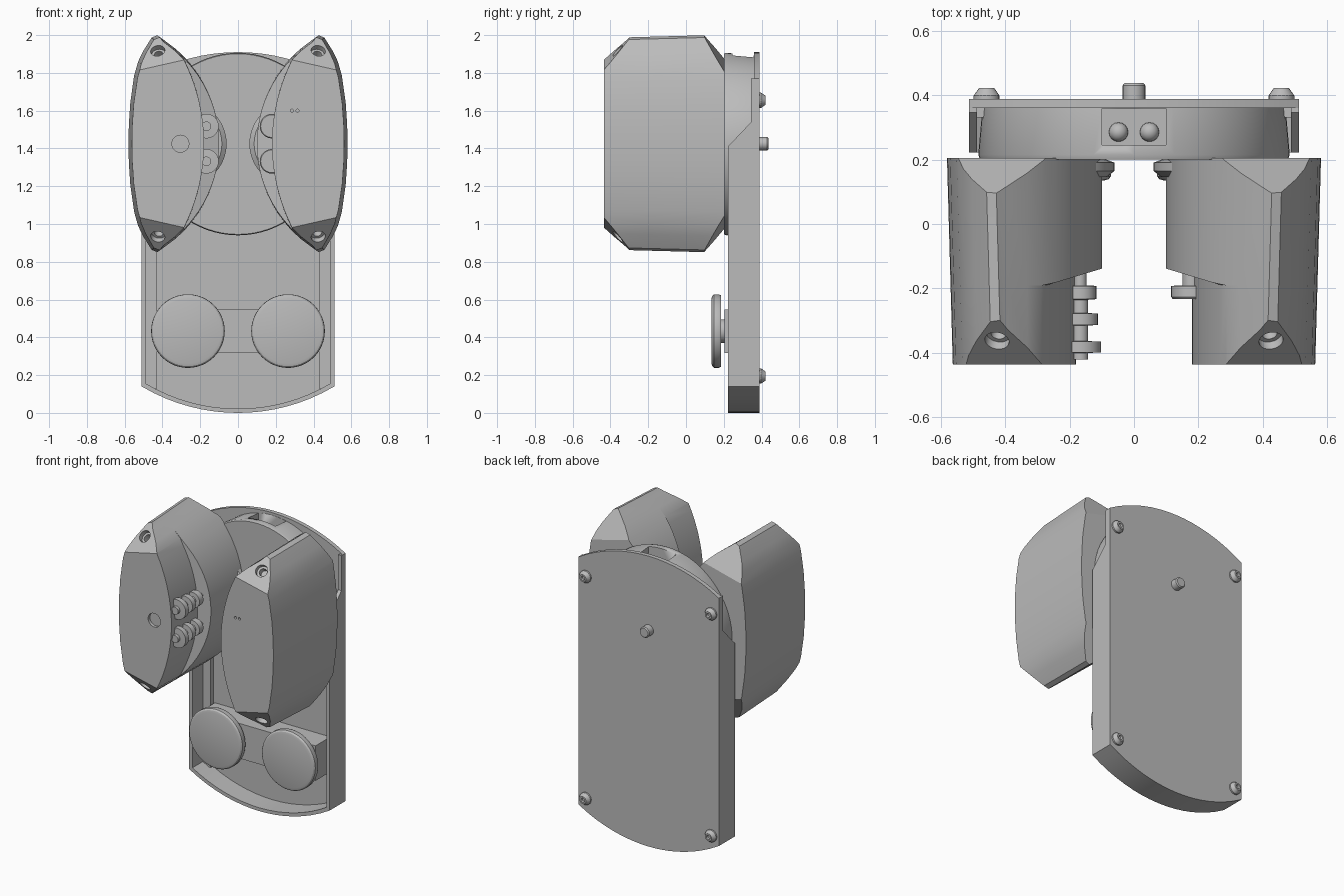
import bpy, bmesh, math
from mathutils import Vector

cube = bpy.data.objects.get("Cube")
if cube:
    bpy.data.objects.remove(cube, do_unlink=True)

grey = bpy.data.materials.new("plain_grey")
grey.use_nodes = True
grey.diffuse_color = (0.5, 0.5, 0.5, 1)
grey.node_tree.nodes["Principled BSDF"].inputs["Base Color"].default_value = (0.5, 0.5, 0.5, 1)

MID = 1.425  # height of the head centre


def finish(name, bm):
    bmesh.ops.recalc_face_normals(bm, faces=bm.faces[:])
    mesh = bpy.data.meshes.new(name)
    bm.to_mesh(mesh)
    bm.free()
    mesh.materials.append(grey)
    ob = bpy.data.objects.new(name, mesh)
    bpy.context.collection.objects.link(ob)
    bpy.ops.object.select_all(action='DESELECT')
    ob.select_set(True)
    bpy.context.view_layer.objects.active = ob
    bpy.ops.object.shade_smooth_by_angle(angle=math.radians(28))
    return ob


def loft(bm, rings):
    """Bridge closed rings of points and cap both ends."""
    loops = [[bm.verts.new(p) for p in ring] for ring in rings]
    n = len(loops[0])
    for a, b in zip(loops, loops[1:]):
        for i in range(n):
            j = (i + 1) % n
            bm.faces.new((a[i], a[j], b[j], b[i]))
    bm.faces.new(loops[0])
    bm.faces.new(loops[-1])


def prism(name, pts, axis, a, b):
    """Extrude an (x, z) outline along y, or a (y, z) outline along x."""
    bm = bmesh.new()
    loft(bm, [[(u, d, v) if axis == 'y' else (d, u, v) for u, v in pts] for d in (a, b)])
    return finish(name, bm)


def box(name, x0, x1, y0, y1, z0, z1):
    return prism(name, [(x0, z0), (x1, z0), (x1, z1), (x0, z1)], 'y', y0, y1)


def lathe(name, x, z, profile, n=40):
    """Turn a profile of (radius, y) about an axis along y."""
    bm = bmesh.new()
    turns = [2 * math.pi * i / n for i in range(n)]
    loft(bm, [[(x + r * math.cos(t), y, z + r * math.sin(t)) for t in turns] for r, y in profile])
    return finish(name, bm)


def rod(centre, direction, radius, length):
    """Cutter along any direction."""
    bm = bmesh.new()
    bmesh.ops.create_cone(bm, cap_ends=True, segments=24, radius1=radius, radius2=radius, depth=length)
    bm.transform(direction.to_track_quat('Z', 'Y').to_matrix().to_4x4())
    bmesh.ops.translate(bm, vec=centre, verts=bm.verts[:])
    return finish("cutter", bm)


def cut(ob, cutter):
    cutter.hide_render = True
    mod = ob.modifiers.new("cut", 'BOOLEAN')
    mod.operation = 'DIFFERENCE'
    mod.solver = 'EXACT'
    mod.object = cutter
    bpy.context.view_layer.objects.active = ob
    bpy.ops.object.modifier_apply(modifier=mod.name)
    bpy.data.objects.remove(cutter, do_unlink=True)


# Tray: back plate with arched ends, bottom lip and side walls
def arch(half, sag, base, sign, n=16):
    r = (half * half + sag * sag) / (2 * sag)
    xs = [half * (2 * i / n - 1) for i in range(n + 1)]
    return [(x, base + sign * (math.sqrt(r * r - x * x) - r + sag)) for x in xs]


bottom = arch(0.51, 0.14, 0.14, -1)
top = arch(0.51, 0.14, 1.77, 1)
prism("back_plate", bottom + top[::-1], 'y', 0.36, 0.388)
prism("bottom_lip", bottom + [(x * 0.98, z + 0.022) for x, z in bottom[::-1]], 'y', 0.222, 0.365)
wall = [(0.222, 0.14), (0.222, 1.41), (0.345, 1.54), (0.345, 1.77), (0.388, 1.77), (0.388, 0.14)]
for side, s in (("left", 1), ("right", -1)):
    prism(side + "_wall", wall, 'x', s * 0.487, s * 0.511)
    box(side + "_rail", s * 0.43, s * 0.49, 0.33, 0.365, 0.13, 1.5)

# Round head base with a pocket in its top
base = lathe("head_base", 0, MID - 0.002, [(0.478, 0.2), (0.483, 0.215), (0.47, 0.362)], 72)
cut(base, box("cutter", -0.1, 0.1, 0.245, 0.358, 1.74, 2.0))
for s in (-1, 1):
    bm = bmesh.new()
    bmesh.ops.create_uvsphere(bm, u_segments=16, v_segments=10, radius=0.03)
    bmesh.ops.translate(bm, vec=(s * 0.048, 0.285, 1.745), verts=bm.verts[:])
    finish("pocket_stud", bm)

# Lens-shaped pods
OUTER = [(0.43, 0.577), (0.46, 0.565), (0.505, 0.49), (0.53, 0.435), (0.55, 0.36),
         (0.57, 0.22), (0.578, 0.1), (0.58, 0)]


def pod(name, s):
    half = []  # (x at back, x at front, height above centre, outer flag)
    for i in range(13):
        h = 0.55 * i / 12
        xb = 0.10 + 0.666 - math.sqrt(0.666 ** 2 - h * h)
        xf = max(xb, 0.18 + 1.04 - math.sqrt(1.04 ** 2 - h * h))
        half.append((xb, xf, h, 0))
    half += [(x, x, h, 1) for x, h in OUTER]
    outline = half + [(a, b, -h, o) for a, b, h, o in half[-2:0:-1]]

    def place(x, y, h, o):
        t = (0.205 - y) / 0.64
        return (x - 0.018 * t * o, y, MID + h * (1 - 0.03 * t))

    def ledge(x):
        return max(-0.19, -0.14 - 0.3 * (x - 0.105))

    rings = [[place(b, -0.435, h, o) for a, b, h, o in outline],
             [place(b, ledge(b), h, o) for a, b, h, o in outline],
             [place(a, ledge(a), h, o) for a, b, h, o in outline],
             [place(a, 0.205, h, o) for a, b, h, o in outline]]
    bm = bmesh.new()
    loft(bm, rings)
    bmesh.ops.remove_doubles(bm, verts=bm.verts[:], dist=0.0005)

    # Slanted corners, above and below, front and back
    holes = []
    planes = [((0.28, -0.435, 0.445), (0.545, -0.435, 0.385), (0.45, -0.29, 0.565)),
              ((0.28, 0.205, 0.445), (0.56, 0.205, 0.375), (0.45, 0.09, 0.577))]
    for k, pts in enumerate(planes):
        for up in (1, -1):
            p, q, r = [Vector((x, y, MID + up * h)) for x, y, h in pts]
            n = (q - p).cross(r - p).normalized()
            if n.z * up < 0:
                n.negate()
            geom = bm.verts[:] + bm.edges[:] + bm.faces[:]
            res = bmesh.ops.bisect_plane(bm, geom=geom, plane_co=p, plane_no=n, clear_outer=True)
            edges = [e for e in res["geom_cut"] if isinstance(e, bmesh.types.BMEdge)]
            bmesh.ops.edgeloop_fill(bm, edges=edges)
            if k == 0:
                c = Vector((0.425, 0, MID + up * 0.492))
                c.y = p.y - (n.x * (c.x - p.x) + n.z * (c.z - p.z)) / n.y
                holes.append((c, n))
    for v in bm.verts:
        v.co.x *= s
    ob = finish(name, bm)
    for c, n in holes:
        c, n = Vector((c.x * s, c.y, c.z)), Vector((n.x * s, n.y, n.z))
        cut(ob, rod(c, n, 0.038, 0.06))
        cut(ob, rod(c, n, 0.024, 0.14))
    return ob


right_pod = pod("right_pod", -1)
left_pod = pod("left_pod", 1)
FRONT = Vector((0, -1, 0))
cut(right_pod, rod(Vector((-0.305, -0.435, MID)), FRONT, 0.045, 0.04))
for x in (0.285, 0.315):
    cut(left_pod, rod(Vector((x, -0.435, 1.6)), FRONT, 0.008, 0.03))
bpy.ops.object.select_all(action='DESELECT')
for ob in (right_pod, left_pod):
    ob.select_set(True)
    bpy.context.view_layer.objects.active = ob
bpy.ops.object.shade_smooth_by_angle(angle=math.radians(28))

# Knob stacks and collars on the inner sides of the pods
stack = [(0.025, -0.42), (0.025, -0.4), (0.065, -0.398), (0.065, -0.365), (0.025, -0.363),
         (0.025, -0.315), (0.055, -0.313), (0.055, -0.278), (0.025, -0.276), (0.025, -0.235),
         (0.05, -0.233), (0.05, -0.192), (0.02, -0.19), (0.02, -0.15)]
for z in (1.518, 1.332):
    lathe("knob_stack", -0.167, z, stack, 28)
    lathe("inner_knob", 0.18, z, [(0.06, -0.232), (0.065, -0.226), (0.065, -0.192), (0.03, -0.19),
                                  (0.03, -0.15)], 28)
for s in (-1, 1):
    lathe("rear_collar", s * 0.285, MID, [(0.2, 0.145), (0.225, 0.165), (0.225, 0.19), (0.19, 0.203)])

# Two large buttons on a cross bar
box("button_bar", -0.42, 0.42, 0.205, 0.365, 0.318, 0.548)
for s in (-1, 1):
    lathe("button", s * 0.265, 0.433, [(0.172, 0.135), (0.186, 0.139), (0.194, 0.148), (0.195, 0.172),
                                       (0.19, 0.184), (0.062, 0.185), (0.062, 0.21)], 48)

# Screws and centre peg on the back
for s in (-1, 1):
    for z in (0.195, 1.655):
        lathe("back_screw", s * 0.457, z, [(0.04, 0.38), (0.04, 0.398), (0.024, 0.421), (0.014, 0.421),
                                           (0.012, 0.408)], 20)
lathe("centre_peg", 0, MID, [(0.035, 0.38), (0.035, 0.43), (0.029, 0.437)], 24)
